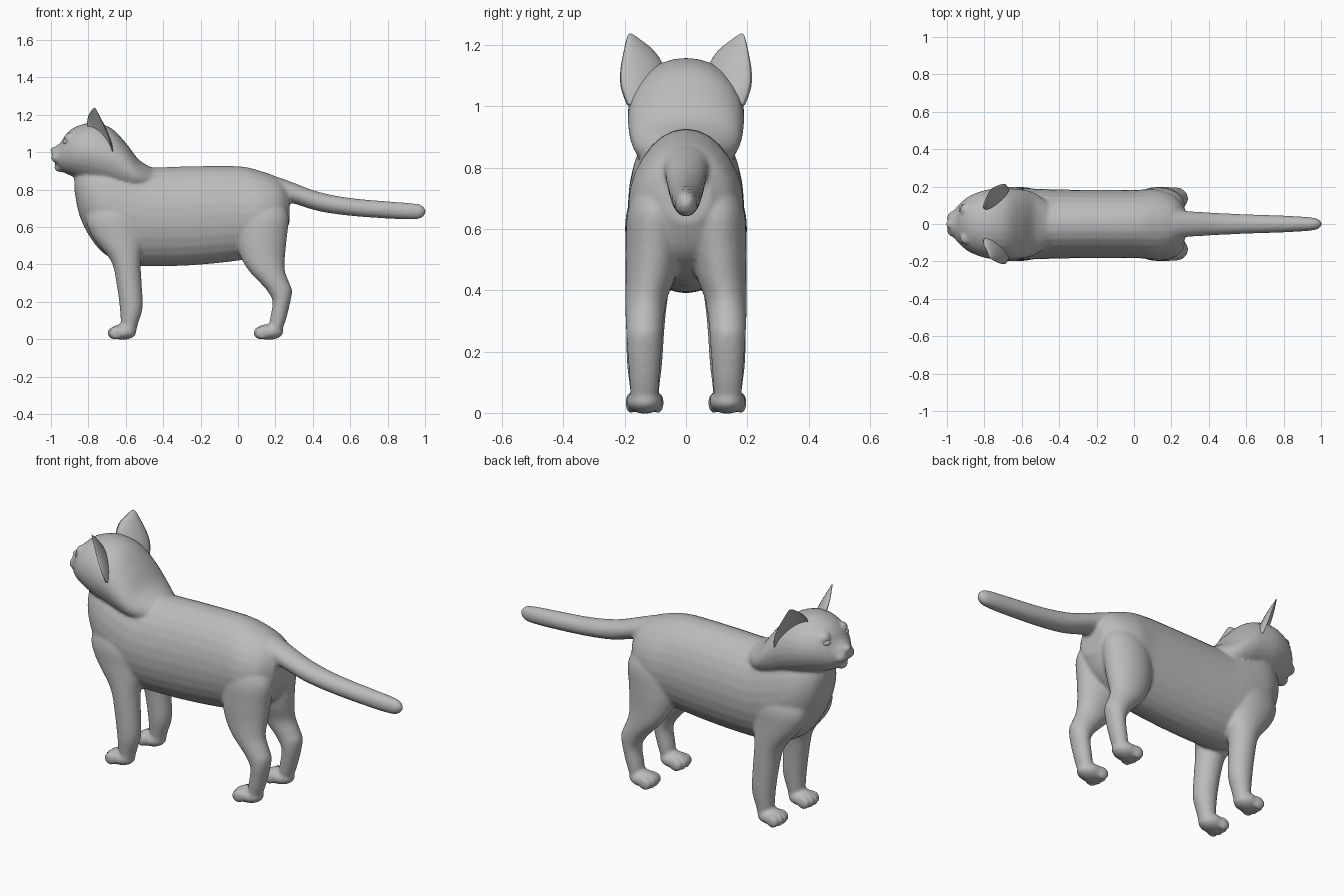
import bpy, bmesh
from math import sin, cos, pi
from mathutils import Vector, Matrix

cube = bpy.data.objects.get("Cube")
if cube:
    bpy.data.objects.remove(cube, do_unlink=True)

grey = bpy.data.materials.new("soft grey")
grey.use_nodes = True
colour = (0.5, 0.5, 0.5, 1)
grey.diffuse_color = colour
grey.node_tree.nodes["Principled BSDF"].inputs["Base Color"].default_value = colour


def smooth_rows(rows, steps=4):
    """Catmull-Rom interpolation of the section rows."""
    rows = [Vector(r) for r in rows]
    out = []
    for i in range(len(rows) - 1):
        a, b = rows[max(i - 1, 0)], rows[i]
        c, d = rows[i + 1], rows[min(i + 2, len(rows) - 1)]
        for k in range(steps):
            t = k / steps
            out.append(b + (c - a) * (t / 2) + (a * 2 - b * 5 + c * 4 - d) * (t * t / 2)
                       + (b * 3 - a - c * 3 + d) * (t ** 3 / 2))
    return out + [rows[-1]]


def skin(bm, rings):
    """Bridge closed rings of points and cap both ends."""
    loops = [[bm.verts.new(p) for p in ring] for ring in rings]
    n = len(loops[0])
    faces = [bm.faces.new((a[i], a[(i + 1) % n], b[(i + 1) % n], b[i]))
             for a, b in zip(loops, loops[1:]) for i in range(n)]
    faces += [bm.faces.new(loops[0]), bm.faces.new(loops[-1])]
    bmesh.ops.recalc_face_normals(bm, faces=faces)


def loft(bm, axis, rows, side=1, n=28):
    """Rows are (position on axis, low edge, high edge, y centre, y radius)."""
    rings = []
    for s, lo, hi, yc, ry in smooth_rows(rows):
        ring = []
        for i in range(n):
            t = 2 * pi * i / n
            e = (lo + hi) / 2 + (hi - lo) / 2 * cos(t)
            y = side * (yc + ry * sin(t))
            ring.append((s, y, e) if axis == "x" else (e, y, s))
        rings.append(ring)
    skin(bm, rings)


def ball(bm, centre, radii):
    m = Matrix.Translation(centre) @ Matrix.Diagonal((*radii, 1))
    bmesh.ops.create_uvsphere(bm, u_segments=20, v_segments=12, radius=1, matrix=m)


def finish(bm, name):
    mesh = bpy.data.meshes.new(name)
    bm.to_mesh(mesh)
    bm.free()
    mesh.materials.append(grey)
    mesh.polygons.foreach_set("use_smooth", [True] * len(mesh.polygons))
    ob = bpy.data.objects.new(name, mesh)
    bpy.context.collection.objects.link(ob)
    return ob


body = bmesh.new()

# Torso
loft(body, "x", [(-.875, .80, .88, 0, .04), (-.85, .67, .93, 0, .10), (-.80, .56, .97, 0, .145),
                 (-.72, .46, .98, 0, .18), (-.60, .40, .95, 0, .19), (-.48, .39, .92, 0, .187),
                 (-.25, .395, .925, 0, .182), (0, .42, .925, 0, .182), (.12, .45, .90, 0, .187),
                 (.22, .52, .86, 0, .15), (.275, .62, .80, 0, .08)])
# Head and neck
loft(body, "x", [(-.995, .97, 1.015, 0, .025), (-.98, .945, 1.028, 0, .05), (-.95, .905, 1.05, 0, .088),
                 (-.92, .885, 1.095, 0, .12), (-.87, .865, 1.135, 0, .155), (-.78, .83, 1.158, 0, .185),
                 (-.68, .80, 1.13, 0, .19), (-.60, .78, 1.05, 0, .185), (-.53, .78, .96, 0, .165),
                 (-.45, .78, .91, 0, .11)])
# Tail
loft(body, "x", [(.10, .74, .88, 0, .07), (.20, .735, .87, 0, .085), (.28, .73, .843, 0, .07),
                 (.43, .685, .788, 0, .06), (.60, .66, .755, 0, .052), (.80, .645, .737, 0, .045),
                 (.93, .64, .727, 0, .037), (.98, .648, .717, 0, .028), (1.003, .672, .695, 0, .01)])
# Nose and chin
ball(body, (-.988, 0, 1.012), (.018, .022, .015))
ball(body, (-.95, 0, .918), (.032, .035, .025))

FORE = [(.76, -.76, -.56, .10, .06), (.65, -.81, -.50, .105, .09), (.55, -.78, -.50, .11, .088),
        (.42, -.68, -.52, .125, .073), (.30, -.65, -.515, .132, .064), (.17, -.632, -.51, .135, .058),
        (.08, -.625, -.535, .135, .048), (.02, -.61, -.55, .135, .04)]
HIND = [(.76, .06, .22, .09, .06), (.66, .0, .27, .10, .09), (.55, -.01, .262, .105, .092),
        (.45, .01, .252, .115, .082), (.37, .055, .25, .13, .068), (.30, .12, .275, .135, .062),
        (.26, .155, .289, .136, .059), (.20, .185, .28, .136, .055), (.10, .17, .255, .136, .048),
        (.02, .165, .225, .136, .04)]

for side in (1, -1):
    # Legs, paws and toes
    for rows, paw_x, heel in ((FORE, -.615, .072), (HIND, .165, .078)):
        loft(body, "z", rows, side)
        ball(body, (paw_x, side * .135, .039), (heel, .06, .042))
        for k in range(4):
            off = k - 1.5
            ball(body, (paw_x - .053 + .01 * abs(off), side * .135 + off * .03, .033),
                 (.036, .018, .034))
    # Whisker pads and brows
    ball(body, (-.962, side * .034, .972), (.038, .036, .032))
    ball(body, (-.90, side * .075, 1.075), (.03, .035, .03))

# Fuse everything into one soft skin
cat = finish(body, "body")
remesh = cat.modifiers.new("fuse", "REMESH")
remesh.mode = "VOXEL"
remesh.voxel_size = 0.009
remesh.use_smooth_shade = True
relax = cat.modifiers.new("relax", "SMOOTH")
relax.factor = 0.5
relax.iterations = 5

for side, label in ((1, "right"), (-1, "left")):
    # Hollow ear with a crescent cross-section
    base, tip = Vector((-.73, .128, 1.07)), Vector((-.765, .185, 1.236))
    across, facing = Vector((.06, .062, -.045)), Vector((-.6, .75, .25))
    ear = bmesh.new()
    rings = []
    for h, w in smooth_rows([(-.15, 1.0), (.2, 1.0), (.5, .78), (.8, .38), (.95, .15), (1, .04)]):
        ring = []
        for i in range(24):
            t = 2 * pi * i / 24
            depth = -.052 * sin(t) if sin(t) > 0 else .026 * sin(t)
            p = base.lerp(tip, h) + across * (w * cos(t)) + facing * (w * (depth + .015))
            ring.append((p.x, p.y * side, p.z))
        rings.append(ring)
    skin(ear, rings)
    finish(ear, label + "_ear")

    # Almond eye
    eye = bmesh.new()
    ball(eye, (-.916, side * .078, 1.055), (.02, .026, .017))
    finish(eye, label + "_eye")
